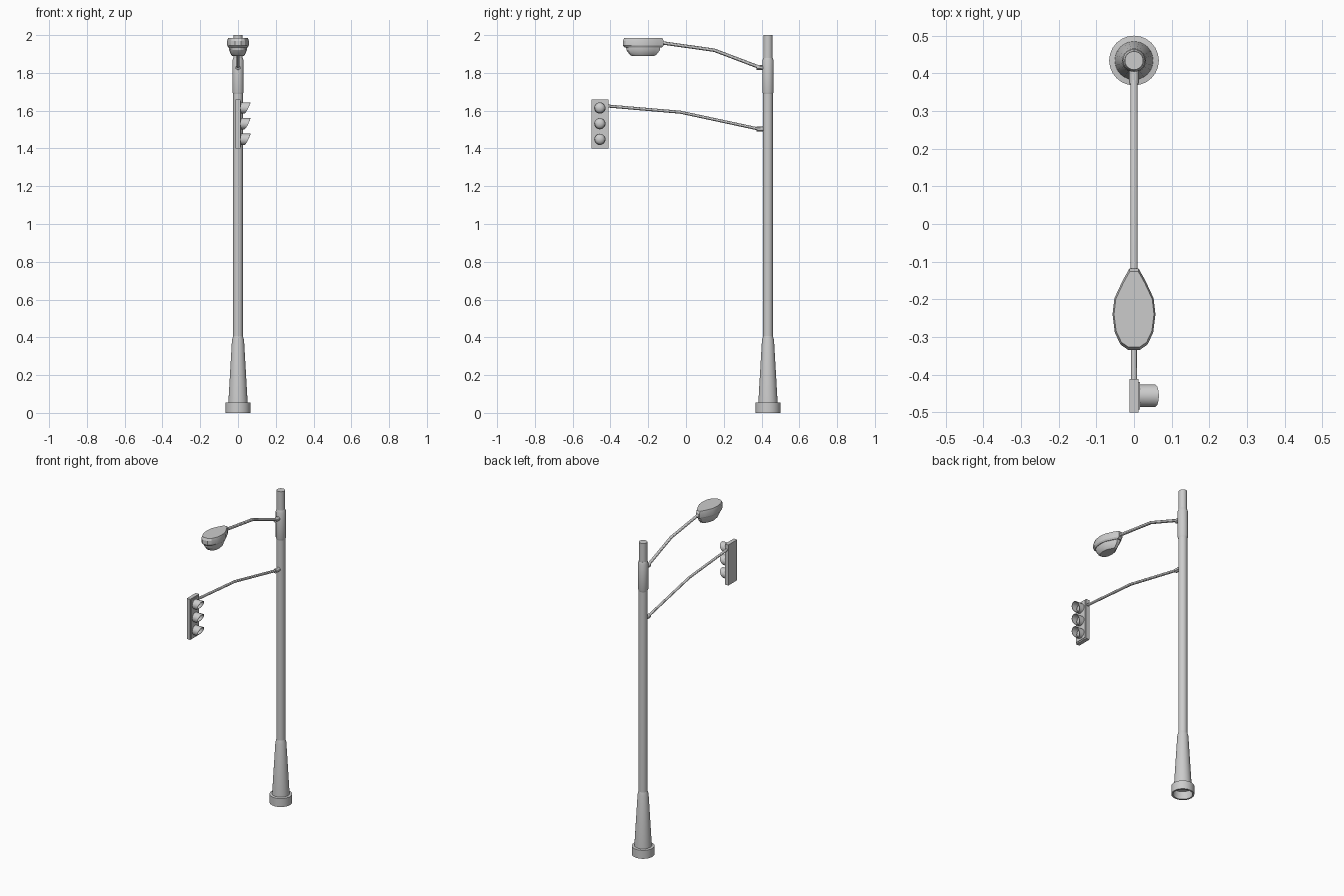
import bpy, bmesh, math
from mathutils import Vector

if "Cube" in bpy.data.objects:
    bpy.data.objects.remove(bpy.data.objects["Cube"])

POLE_Y = 0.434


def loft(name, rings, cap_start=True, cap_end=True, closed=False, angle=30):
    """Skin a list of equal-length point rings."""
    bm = bmesh.new()
    vs = [[bm.verts.new(p) for p in ring] for ring in rings]
    n = len(vs[0])
    pairs = list(zip(vs, vs[1:])) + ([(vs[-1], vs[0])] if closed else [])
    for a, b in pairs:
        for i in range(n):
            j = (i + 1) % n
            bm.faces.new((a[i], a[j], b[j], b[i]))
    if cap_start and not closed:
        bm.faces.new(vs[0][::-1])
    if cap_end and not closed:
        bm.faces.new(vs[-1])
    bmesh.ops.recalc_face_normals(bm, faces=bm.faces)
    me = bpy.data.meshes.new(name)
    bm.to_mesh(me)
    bm.free()
    ob = bpy.data.objects.new(name, me)
    bpy.context.collection.objects.link(ob)
    bpy.ops.object.select_all(action='DESELECT')
    bpy.context.view_layer.objects.active = ob
    ob.select_set(True)
    bpy.ops.object.shade_smooth_by_angle(angle=math.radians(angle))
    return ob


def angles(n):
    return [2 * math.pi * i / n for i in range(n)]


def turned(name, profile, n=24, **kw):
    """Lathe (radius, z) pairs around the pole axis."""
    return loft(name, [[(r * math.cos(a), POLE_Y + r * math.sin(a), z)
                        for a in angles(n)] for r, z in profile], **kw)


def tube(name, path, radii, n=12):
    """Round bar along (y, z) points in the x = 0 plane."""
    pts = [Vector((0, y, z)) for y, z in path]
    rings = []
    for i, p in enumerate(pts):
        t = (pts[min(i + 1, len(pts) - 1)] - pts[max(i - 1, 0)]).normalized()
        up = Vector((1, 0, 0)).cross(t)
        rings.append([p + radii[i] * (Vector((math.cos(a), 0, 0)) + up * math.sin(a))
                      for a in angles(n)])
    return loft(name, rings)


# Pole, hollow flared foot and collar
turned("foot", [(0.056, 0.05), (0.056, 0), (0.066, 0), (0.066, 0.054),
                (0.051, 0.056), (0.032, 0.385), (0.025, 0.41)],
       cap_end=False)
turned("pole", [(0.026, 0.38), (0.026, 1.70), (0.0245, 1.86), (0.0245, 2.0)])
turned("collar", [(0.025, 1.685), (0.030, 1.70), (0.030, 1.865), (0.025, 1.88)])

# Arms with short sockets at the pole
tube("lamp_arm", [(0.42, 1.825), (0.385, 1.831), (0.15, 1.92), (-0.14, 1.961)],
     [0.009] * 4)
tube("signal_arm", [(0.42, 1.50), (0.385, 1.503), (-0.03, 1.592), (-0.42, 1.625)],
     [0.008] * 4)
for name, z in (("lamp_arm_socket", 1.828), ("signal_arm_socket", 1.502)):
    tube(name, [(0.42, z), (0.373, z + 0.001)], [0.013, 0.013])

# Street lamp head: one plan outline scaled through several heights
half = [(0.012, -0.118), (0.03, -0.15), (0.052, -0.197), (0.057, -0.24),
        (0.051, -0.288), (0.036, -0.32), (0.016, -0.334)]
outline = half + [(-x, y) for x, y in reversed(half)]


def lamp_ring(s, z):
    return [(x * s, -0.23 + (y + 0.23) * s, z) for x, y in outline]


loft("lamp_housing", [lamp_ring(s, z) for s, z in
                      ((0.90, 1.934), (1, 1.944), (1, 1.970), (0.93, 1.984))], angle=25)
loft("lamp_lens", [lamp_ring(s, z) for s, z in
                   ((0.55, 1.890), (0.66, 1.897), (0.82, 1.920), (0.84, 1.936))], angle=25)

# Traffic signal back plate
SIG_Y = -0.456
loft("signal_plate", [[(x, SIG_Y + dy, 1.53 + dz) for dy, dz in
                       ((-0.045, -0.13), (0.045, -0.13), (0.045, 0.13), (-0.045, 0.13))]
                      for x in (-0.012, 0.012)])
loft("signal_face", [[(x, SIG_Y + dy, 1.53 + dz) for dy, dz in
                      ((-0.037, -0.122), (0.037, -0.122), (0.037, 0.122), (-0.037, 0.122))]
                     for x in (0.011, 0.016)])


def disc(r, z, xf):
    return [(xf(math.sin(a)), SIG_Y + r * math.cos(a), z + r * math.sin(a))
            for a in angles(20)]


def hood_end(s):
    return 0.032 + 0.034 * ((1 + s) / 2) ** 0.6


# Three lights, each a dome under a slanted hood
for label, z in (("top", 1.614), ("middle", 1.531), ("bottom", 1.448)):
    loft(label + "_hood", [disc(0.030, z, lambda s: 0.014), disc(0.030, z, hood_end),
                           disc(0.027, z, hood_end), disc(0.027, z, lambda s: 0.014)],
         closed=True)
    dome = [(0.0275 * math.cos(t), 0.015 + 0.020 * math.sin(t))
            for t in (0, 0.3, 0.6, 0.9, 1.2, 1.45)]
    loft(label + "_light", [disc(r, z, lambda s, x=x: x) for r, x in dome])
